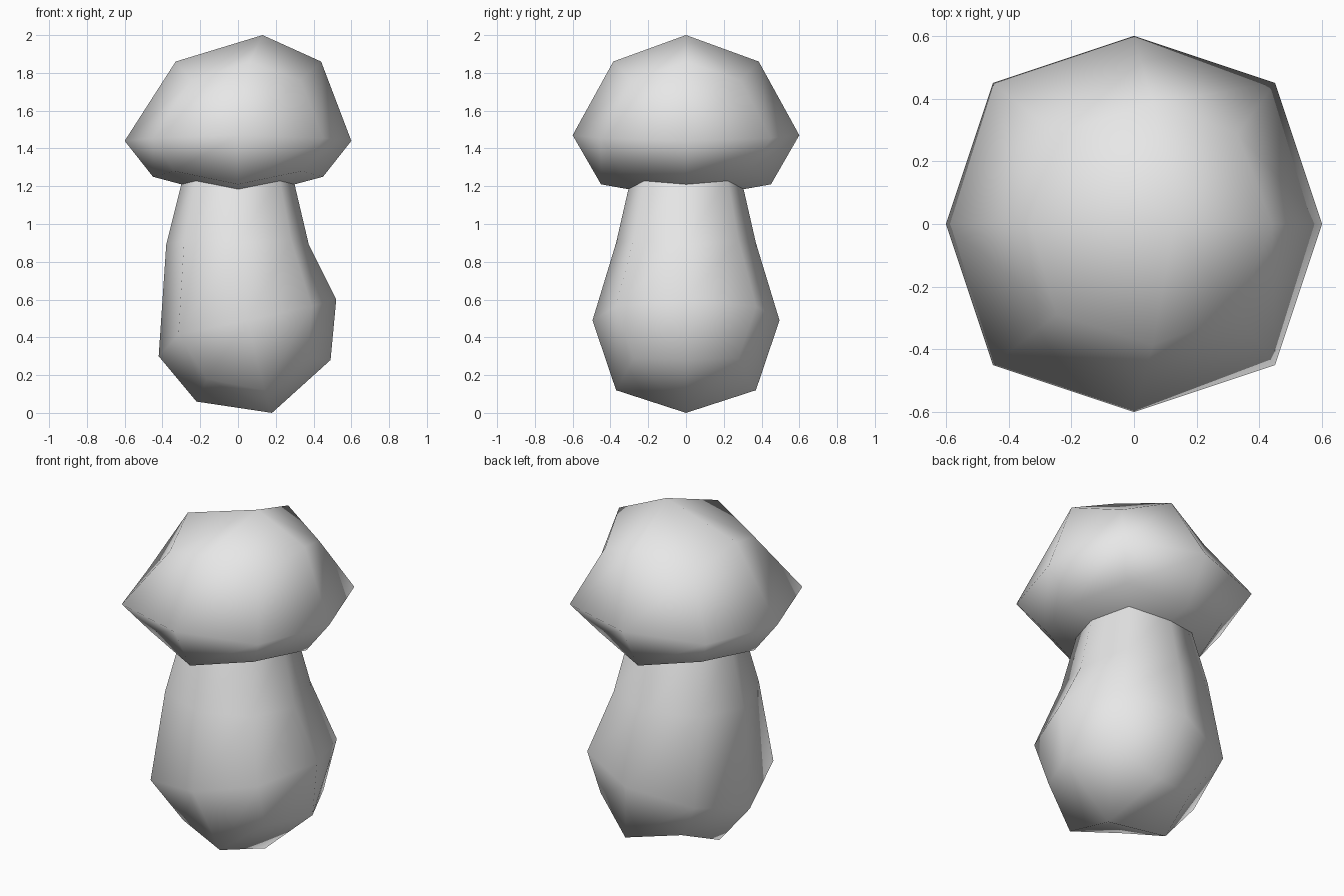
import bpy
import bmesh

default_cube = bpy.data.objects.get("Cube")
if default_cube:
    bpy.data.objects.remove(default_cube, do_unlink=True)

# Single plain material
grey = bpy.data.materials.new("pale_grey")
grey.use_nodes = True
colour = (0.8, 0.8, 0.8, 1)
grey.diffuse_color = colour
grey.node_tree.nodes["Principled BSDF"].inputs["Base Color"].default_value = colour


def ring(bm, left, right, mid, depth, z_left, z_mid, z_right, lift=0):
    """Eight points round the body: side middles and rounded corners.
    lift moves the corners up or down from the average of their neighbours."""
    corner = 0.75
    z_cl = (z_left + z_mid) / 2 + lift
    z_cr = (z_right + z_mid) / 2 + lift
    points = [
        (right, 0, z_right), (right * corner, depth * corner, z_cr),
        (mid, depth, z_mid), (left * corner, depth * corner, z_cl),
        (left, 0, z_left), (left * corner, -depth * corner, z_cl),
        (mid, -depth, z_mid), (right * corner, -depth * corner, z_cr),
    ]
    return [bm.verts.new(p) for p in points]


def soft_block(name, bottom, rings, top):
    """Skin a stack of rings and close both ends with four quads each."""
    bm = bmesh.new()
    loops = [ring(bm, *r) for r in rings]
    count = len(loops[0])
    for low, high in zip(loops, loops[1:]):
        for i in range(count):
            j = (i + 1) % count
            bm.faces.new((low[i], low[j], high[j], high[i]))
    for (x, z), loop in ((bottom, loops[0]), (top, loops[-1])):
        pole = bm.verts.new((x, 0, z))
        for i in range(0, count, 2):
            bm.faces.new((pole, loop[i], loop[i + 1], loop[(i + 2) % count]))
    bmesh.ops.recalc_face_normals(bm, faces=bm.faces)
    for face in bm.faces:
        face.smooth = True
    mesh = bpy.data.meshes.new(name)
    bm.to_mesh(mesh)
    bm.free()
    mesh.materials.append(grey)
    obj = bpy.data.objects.new(name, mesh)
    bpy.context.collection.objects.link(obj)
    return obj


# Bulging stem, its top hidden inside the cap
soft_block("stem", (0.18, 0), [
    (-0.22, 0.49, 0.14, 0.37, 0.06, 0.12, 0.28, 0.09),
    (-0.42, 0.52, 0.05, 0.495, 0.3, 0.49, 0.6, 0.02),
    (-0.38, 0.375, 0, 0.37, 0.89, 0.9, 0.89, 0.02),
    (-0.29, 0.29, 0, 0.29, 1.25, 1.25, 1.25),
    (-0.2, 0.2, 0, 0.2, 1.45, 1.45, 1.45),
], (0, 1.5))

# Faceted dome cap with a leaning crown
soft_block("cap", (0, 1.13), [
    (-0.45, 0.45, 0, 0.45, 1.25, 1.21, 1.25, 0.05),
    (-0.6, 0.6, 0, 0.6, 1.44, 1.47, 1.44),
    (-0.33, 0.44, 0.06, 0.385, 1.86, 1.86, 1.86, -0.1),
], (0.13, 2.0))
